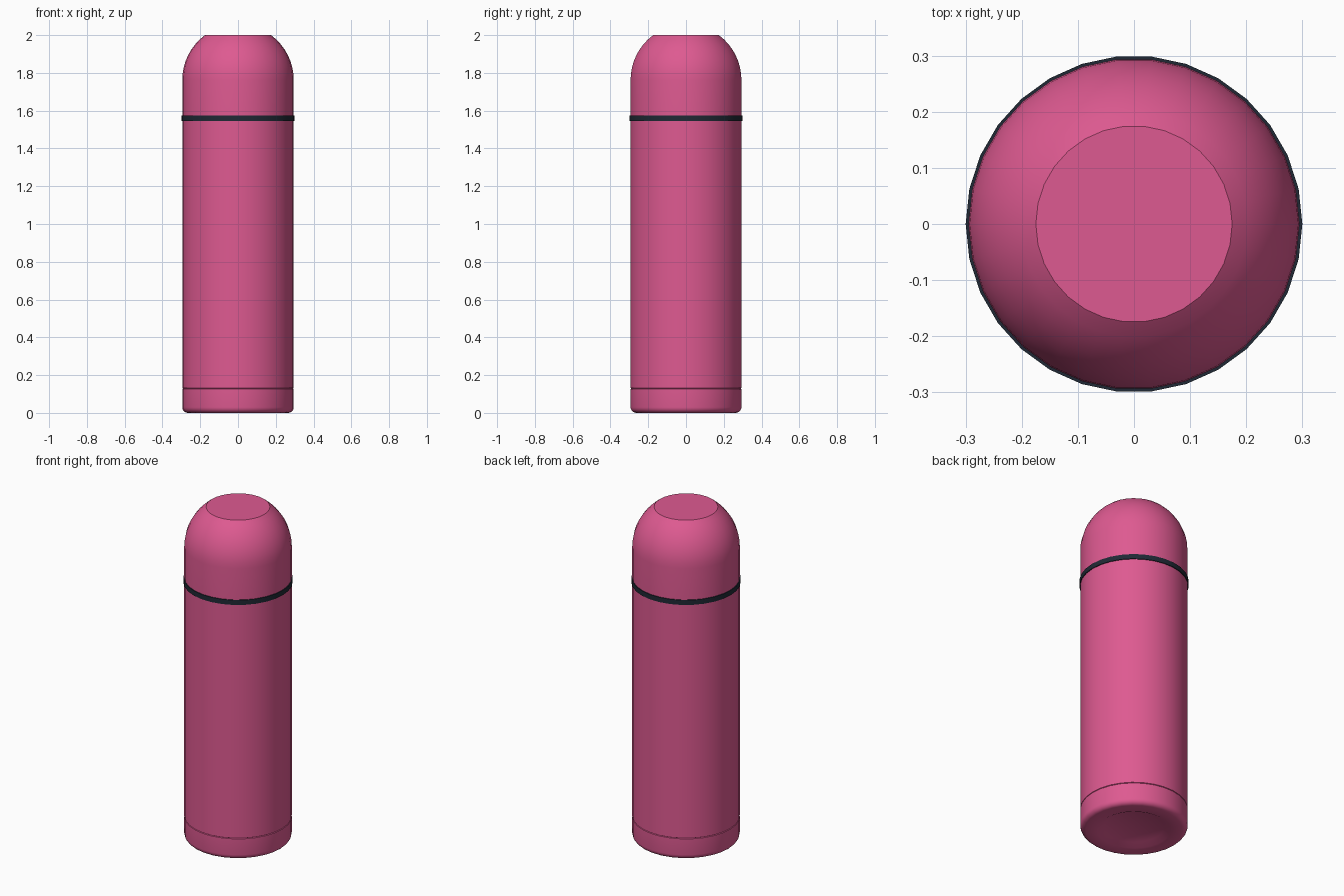
import bpy, bmesh, math

if "Cube" in bpy.data.objects:
    bpy.data.objects.remove(bpy.data.objects["Cube"])

SIDES = 30
R = 0.295


def material(name, color):
    m = bpy.data.materials.new(name)
    m.diffuse_color = (*color, 1.0)
    m.use_nodes = True
    m.node_tree.nodes["Principled BSDF"].inputs["Base Color"].default_value = m.diffuse_color
    return m


pink = material("rose_pink", (0.73, 0.102, 0.283))
dark = material("dark_slate", (0.014, 0.022, 0.035))


def lathe(name, profile, mat, closed=False):
    """Spin a bottom-to-top (radius, z) profile about z; radius 0 becomes a pole."""
    bm = bmesh.new()
    rings = []
    for r, z in profile:
        if r == 0:
            rings.append([bm.verts.new((0, 0, z))] * SIDES)
        else:
            rings.append([bm.verts.new((r * math.cos(2 * math.pi * i / SIDES),
                                        r * math.sin(2 * math.pi * i / SIDES), z))
                          for i in range(SIDES)])
    pairs = list(zip(rings, rings[1:]))
    if closed:
        pairs.append((rings[-1], rings[0]))
    for a, b in pairs:
        for i in range(SIDES):
            j = (i + 1) % SIDES
            quad = list(dict.fromkeys((a[i], a[j], b[j], b[i])))
            bm.faces.new(quad)
    me = bpy.data.meshes.new(name)
    bm.to_mesh(me)
    bm.free()
    me.materials.append(mat)
    ob = bpy.data.objects.new(name, me)
    bpy.context.collection.objects.link(ob)
    bpy.ops.object.select_all(action='DESELECT')
    ob.select_set(True)
    bpy.context.view_layer.objects.active = ob
    bpy.ops.object.shade_smooth_by_angle(angle=math.radians(30))
    return ob


def arc(cr, cz, rad, a0, a1, n):
    """Profile points on an arc, angles in degrees from the outward direction."""
    return [(cr + rad * math.cos(math.radians(a0 + (a1 - a0) * k / n)),
             cz + rad * math.sin(math.radians(a0 + (a1 - a0) * k / n)))
            for k in range(n + 1)]


# Base cup: recessed underside, rounded rim, thin groove at its top
lathe("base_cup",
      [(0, 0.018), (0.165, 0.018), (0.2, 0.0)]
      + arc(R - 0.03, 0.03, 0.03, -90, 0, 5)
      + [(R, 0.127), (R - 0.005, 0.129)], pink)

# Flask body
lathe("flask_body", [(R - 0.005, 0.129), (R, 0.132), (R, 1.56)], pink)

# Dark sealing band
lathe("seal_band", [(R - 0.005, 1.545), (0.3, 1.545), (0.3, 1.574), (R - 0.005, 1.574)],
      dark, closed=True)

# Domed cup lid with a flat top
top_angle = math.degrees(math.acos(0.175 / R))
dome_z = 2.0 - R * math.sin(math.radians(top_angle))
lathe("domed_lid",
      [(R, 1.56)] + arc(0, dome_z, R, 0, top_angle, 8) + [(0, 2.0)], pink)
